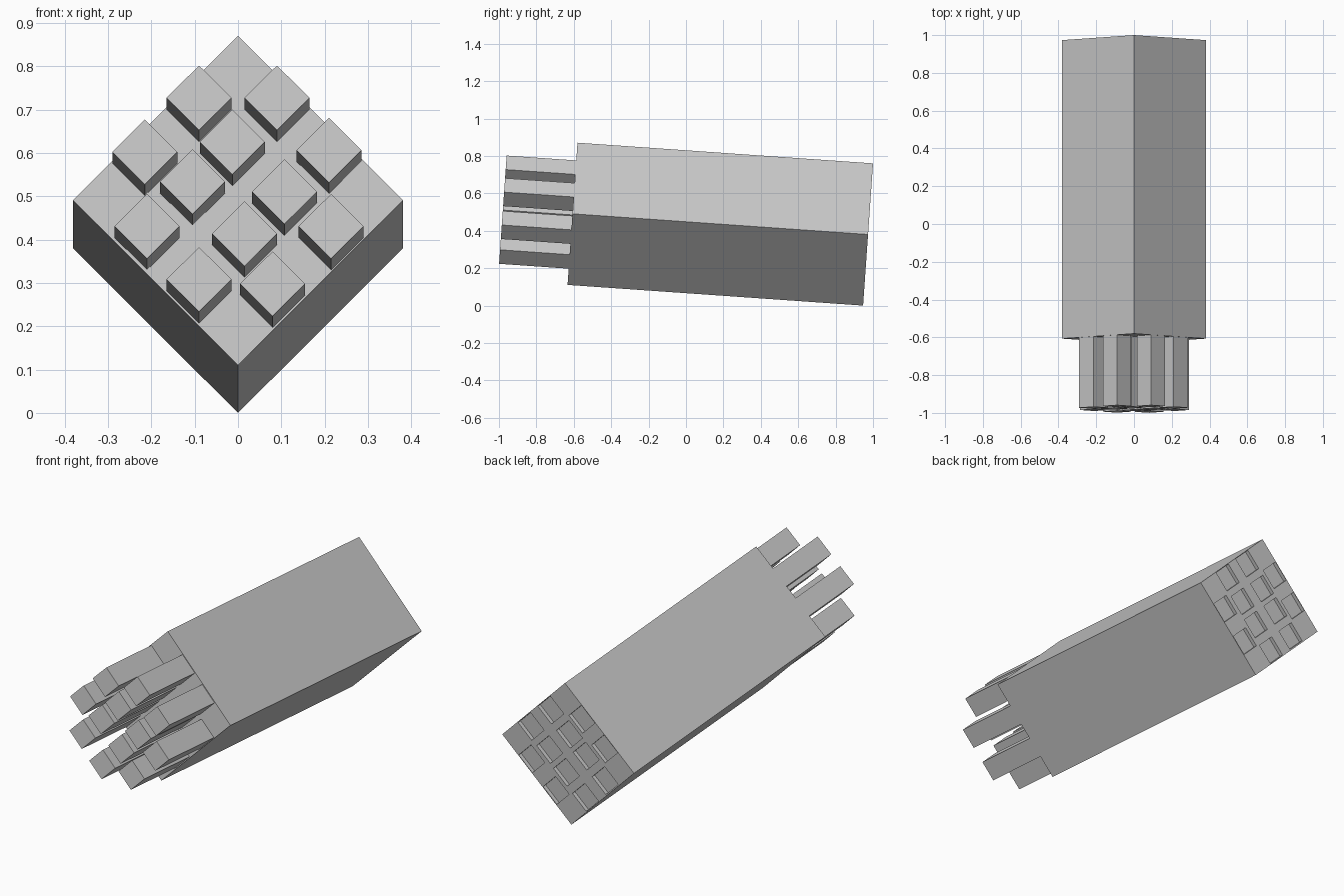
import bpy, bmesh
from math import radians, sqrt
from mathutils import Matrix, Vector

if "Cube" in bpy.data.objects:
    bpy.data.objects.remove(bpy.data.objects["Cube"])

# Local frame: origin at centre of the back face, y along the tilted axis
FRAME = Matrix.Translation((0, 0.9734, 0.380)) @ Matrix.Rotation(radians(-4), 4, 'X')
HALF_DIAG = 0.381      # body cross-section
PIN_HALF = 0.075       # pin cross-section
BODY_FRONT = -1.584
PIN_FRONT = -1.957
RECESS = 0.02

# Pin centres (x, z) across the front face
PINS = [(-0.09, 0.211), (0.09, 0.211), (-0.215, 0.086), (-0.013, 0.109),
        (0.21, 0.09), (-0.105, 0.017), (0.107, -0.006), (-0.21, -0.086),
        (0.015, -0.103), (0.215, -0.086), (-0.09, -0.209), (0.08, -0.219)]


def diamond_bars(name, centres, half_diag, y0, y1):
    """Square bars standing on edge, running from y0 to y1."""
    bm = bmesh.new()
    side = half_diag * sqrt(2)
    for x, z in centres:
        m = (Matrix.Translation((x, (y0 + y1) / 2, z))
             @ Matrix.Rotation(radians(45), 4, 'Y')
             @ Matrix.Diagonal(Vector((side, y1 - y0, side, 1))))
        bmesh.ops.create_cube(bm, size=1, matrix=m)
    bm.transform(FRAME)
    bmesh.ops.recalc_face_normals(bm, faces=bm.faces)
    mesh = bpy.data.meshes.new(name)
    bm.to_mesh(mesh)
    bm.free()
    ob = bpy.data.objects.new(name, mesh)
    bpy.context.collection.objects.link(ob)
    return ob


# Main square block
body = diamond_bars("body", [(0, 0)], HALF_DIAG, BODY_FRONT, 0)

# Shallow square sockets in the back face
cutter = diamond_bars("socket_cutter", PINS, PIN_HALF, -RECESS, 0.1)
cutter.hide_render = True
cutter.hide_viewport = True
mod = body.modifiers.new("sockets", 'BOOLEAN')
mod.operation = 'DIFFERENCE'
mod.solver = 'EXACT'
mod.object = cutter

# Pins projecting from the front face
for i, c in enumerate(PINS):
    diamond_bars(f"pin_{i + 1}", [c], PIN_HALF, PIN_FRONT, BODY_FRONT + 0.02)
